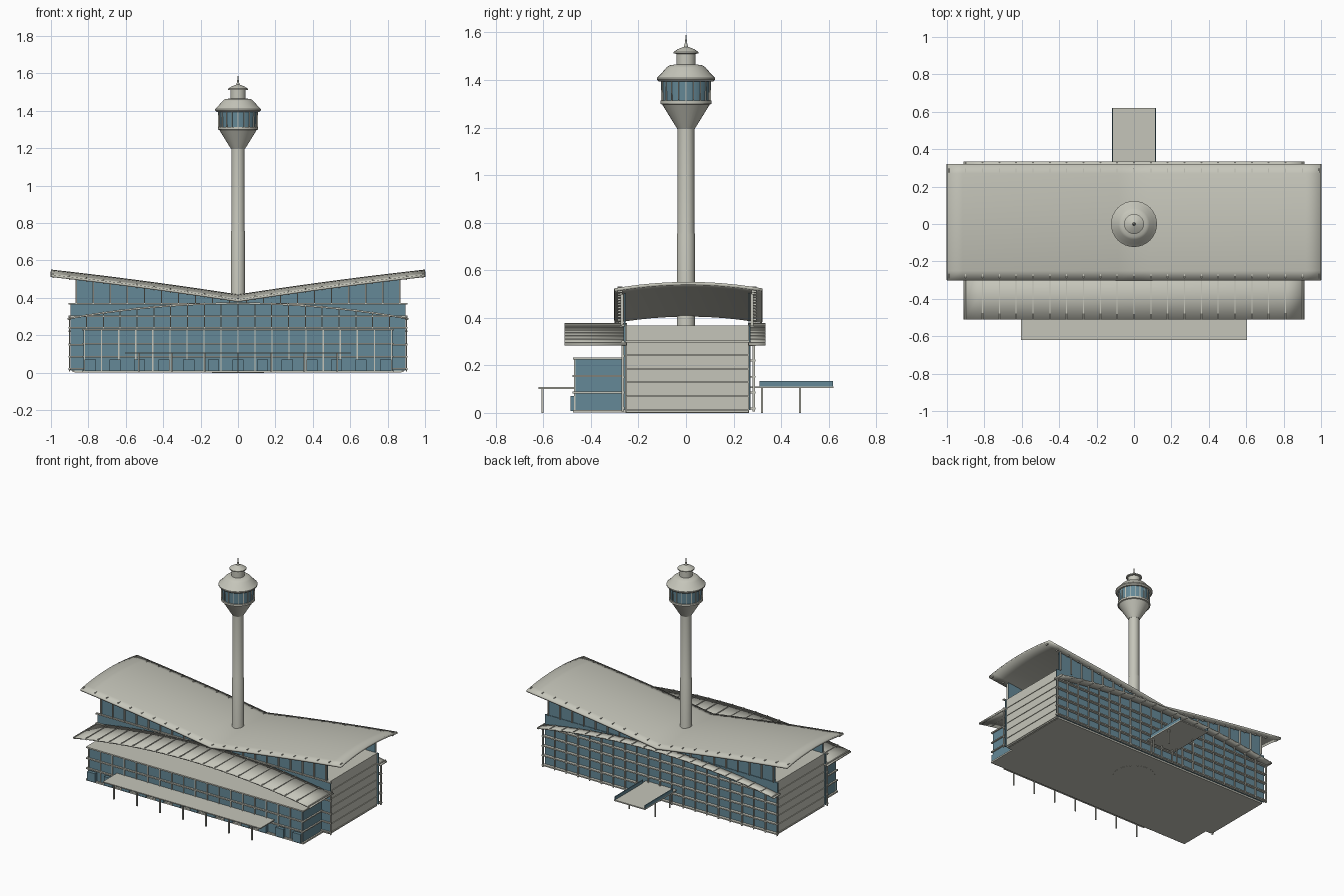
import bpy, bmesh, math
from mathutils import Matrix

cube = bpy.data.objects.get("Cube")
if cube:
    bpy.data.objects.remove(cube, do_unlink=True)


def material(name, rgb):
    m = bpy.data.materials.new(name)
    m.use_nodes = True
    m.diffuse_color = (*rgb, 1)
    m.node_tree.nodes["Principled BSDF"].inputs["Base Color"].default_value = (*rgb, 1)
    return m


CONCRETE = material("warm grey concrete", (0.56, 0.56, 0.49))
GLASS = material("blue glass", (0.13, 0.25, 0.31))


def finish(name, bm, mat, smooth=False):
    bmesh.ops.recalc_face_normals(bm, faces=bm.faces)
    me = bpy.data.meshes.new(name)
    bm.to_mesh(me)
    bm.free()
    me.materials.append(mat)
    if smooth:
        me.shade_smooth()
        me.set_sharp_from_angle(angle=math.radians(30))
    ob = bpy.data.objects.new(name, me)
    bpy.context.collection.objects.link(ob)
    return ob


def boxes(name, mat, spans):
    """One object from boxes given as (x0, x1, y0, y1, z0, z1)."""
    bm = bmesh.new()
    for x0, x1, y0, y1, z0, z1 in spans:
        mid = Matrix.Translation(((x0 + x1) / 2, (y0 + y1) / 2, (z0 + z1) / 2))
        size = Matrix.Diagonal((x1 - x0, y1 - y0, z1 - z0, 1))
        bmesh.ops.create_cube(bm, size=1, matrix=mid @ size)
    return finish(name, bm, mat)


def lathe(name, mat, profile, steps=32):
    """Revolve a radius/height profile around z."""
    bm = bmesh.new()
    verts = [bm.verts.new((r, 0, z)) for r, z in profile]
    edges = [bm.edges.new(pair) for pair in zip(verts, verts[1:])]
    bmesh.ops.spin(bm, geom=verts + edges, cent=(0, 0, 0), axis=(0, 0, 1),
                   angle=math.tau, steps=steps)
    bmesh.ops.remove_doubles(bm, verts=bm.verts, dist=0.0001)
    return finish(name, bm, mat, True)


def sheet(name, mat, half_x, y0, y1, height, nx, ny, thick):
    """Curved slab whose top follows height(x, y)."""
    bm = bmesh.new()
    bmesh.ops.create_grid(bm, x_segments=nx, y_segments=ny, size=1)
    for v in bm.verts:
        v.co.x *= half_x
        v.co.y = y0 + (v.co.y + 1) / 2 * (y1 - y0)
        v.co.z = height(v.co.x, v.co.y)
    ob = finish(name, bm, mat, True)
    if ob.data.polygons[0].normal.z < 0:
        ob.data.flip_normals()
    mod = ob.modifiers.new("thickness", "SOLIDIFY")
    mod.thickness = thick
    mod.offset = -1
    return ob


def roof_z(x, y):
    across = (y - 0.01) / 0.31
    return 0.418 + 0.155 * abs(x) - 0.022 * x * x - 0.027 * across ** 2


def canopy_z(x, y=0):
    return 0.375 - 0.082 * (x / 0.91) ** 2


def spaced(half, count):
    return [-half + 2 * half * i / (count - 1) for i in range(count)]


# Main hall: core, glass curtain walls and panelled end walls
boxes("hall_core", CONCRETE, [(-0.875, 0.875, -0.255, 0.265, 0, 0.368)])
boxes("hall_glass", GLASS, [(-0.895, 0.895, -0.262, -0.255, 0.012, 0.366),
                            (-0.895, 0.895, 0.265, 0.272, 0.012, 0.366)])
levels = [0.0, 0.012, 0.07, 0.13, 0.185, 0.243, 0.30, 0.37]
boxes("end_wall_panels", CONCRETE,
      [(s * 0.88 - 0.006, s * 0.88 + 0.006, -0.253, 0.263, a + 0.002, b - 0.002)
       for s in (-1, 1) for a, b in zip(levels, levels[1:])])

# Horizontal fins and uprights on the hall
fins = []
for z in (0.018, 0.085, 0.152, 0.22, 0.285):
    fins.append((-0.905, 0.905, 0.27, 0.292, z - 0.004, z + 0.004))
for z in (0.02, 0.085, 0.15, 0.24, 0.30, 0.367):
    fins.append((-0.905, 0.905, -0.272, -0.258, z - 0.004, z + 0.004))
boxes("hall_fins", CONCRETE, fins)
boxes("hall_mullions", CONCRETE,
      [(x - 0.003, x + 0.003, y - 0.005, y + 0.005, 0.005, canopy_z(x) - 0.01)
       for x in spaced(0.9, 21) for y in (-0.266, 0.285)])

# Front podium with fins, uprights and door lobbies
boxes("podium_glass", GLASS, [(-0.825, 0.825, -0.465, -0.26, 0.008, 0.225)])
boxes("podium_roof", CONCRETE, [(-0.835, 0.835, -0.476, -0.26, 0.225, 0.234)])
boxes("podium_base", CONCRETE, [(-0.835, 0.835, -0.476, -0.25, 0.001, 0.012)])
boxes("podium_fins", CONCRETE,
      [(-0.835, 0.835, -0.478, -0.262, z - 0.004, z + 0.004) for z in (0.085, 0.155)])
boxes("podium_mullions", CONCRETE,
      [(x - 0.003, x + 0.003, -0.472, -0.46, 0.01, 0.228) for x in spaced(0.82, 19)])
boxes("door_lobbies", GLASS,
      [(x - 0.03, x + 0.03, -0.486, -0.46, 0.008, 0.07) for x in spaced(0.79, 13)])

# Arched canopies along the front and back, with cross ribs
for side, y0, y1 in (("front", -0.51, -0.25), ("back", 0.262, 0.334)):
    sheet(side + "_arched_canopy", CONCRETE, 0.912, y0, y1, canopy_z, 20, 2, 0.009)
    boxes(side + "_canopy_ribs", CONCRETE,
          [(x - 0.003, x + 0.003, y0 - 0.001, y1 + 0.001,
            canopy_z(x) - 0.011, canopy_z(x) + 0.004) for x in spaced(0.9, 21)])

# Winged main roof
sheet("wing_roof", CONCRETE, 1.0, -0.302, 0.322, roof_z, 24, 12, 0.013)

# Upper glass walls filling the space below the roof
for side, y in (("front", -0.26), ("back", 0.268)):
    bm = bmesh.new()
    xs = spaced(0.87, 21)
    low = [bm.verts.new((x, y, 0.366)) for x in xs]
    top = [bm.verts.new((x, y, roof_z(x, y) - 0.008)) for x in xs]
    for i in range(len(xs) - 1):
        bm.faces.new((low[i], low[i + 1], top[i + 1], top[i]))
    wall = finish(side + "_upper_glass", bm, GLASS)
    wall.modifiers.new("thickness", "SOLIDIFY").thickness = 0.006
    out = -0.009 if y < 0 else 0.009
    boxes(side + "_upper_mullions", CONCRETE,
          [(x - 0.003, x + 0.003, y + out - 0.006, y + out + 0.006, 0.366,
            roof_z(x, y) - 0.006) for x in spaced(0.865, 20)])
    boxes(side + "_roof_nubs", CONCRETE,
          [(x - 0.003, x + 0.003, y + 2 * out - 0.01, y + 2 * out + 0.01,
            roof_z(x, y) - 0.024, roof_z(x, y + 2 * out) + 0.004)
           for x in spaced(0.99, 23)])

# Entrance canopy on slim posts
boxes("entrance_canopy", CONCRETE, [(-0.605, 0.605, -0.62, -0.462, 0.101, 0.108)])
boxes("entrance_posts", CONCRETE,
      [(x - 0.004, x + 0.004, -0.608, -0.6, 0, 0.102) for x in spaced(0.53, 7)])

# Rear bridge with glass side rails
boxes("bridge_deck", CONCRETE, [(-0.118, 0.118, 0.27, 0.62, 0.104, 0.112)])
boxes("bridge_rails", GLASS,
      [(s * 0.115 - 0.003, s * 0.115 + 0.003, 0.31, 0.618, 0.112, 0.134) for s in (-1, 1)])
boxes("bridge_posts", CONCRETE,
      [(s * 0.1 - 0.004, s * 0.1 + 0.004, y - 0.004, y + 0.004, 0, 0.105)
       for s in (-1, 1) for y in (0.32, 0.48)])

# Control tower
lathe("tower_foot", CONCRETE, [(0, -0.001), (0.14, -0.001), (0.14, 0.006), (0, 0.006)])
lathe("tower_shaft", CONCRETE, [(0.038, 0.005), (0.038, 0.75), (0.035, 0.76), (0.035, 1.2)])
lathe("tower_bowl", CONCRETE, [(0, 1.195), (0.037, 1.195), (0.1, 1.297), (0.108, 1.3),
                               (0.108, 1.313), (0, 1.313)])
lathe("cab_glass", GLASS, [(0.1, 1.312), (0.104, 1.396)])
lathe("cab_roof", CONCRETE, [(0, 1.394), (0.115, 1.394), (0.123, 1.402), (0.123, 1.409),
                             (0.105, 1.426), (0.083, 1.452), (0.07, 1.462), (0.041, 1.466),
                             (0.041, 1.51), (0.053, 1.512), (0.053, 1.518), (0.034, 1.53),
                             (0.009, 1.54), (0.005, 1.555), (0.001, 1.59), (0, 1.59)])
bm = bmesh.new()
for i in range(20):
    turn = Matrix.Rotation(math.tau * i / 20, 4, "Z")
    place = Matrix.Translation((0.103, 0, 1.354)) @ Matrix.Diagonal((0.006, 0.004, 0.086, 1))
    bmesh.ops.create_cube(bm, size=1, matrix=turn @ place)
finish("cab_mullions", bm, CONCRETE)
